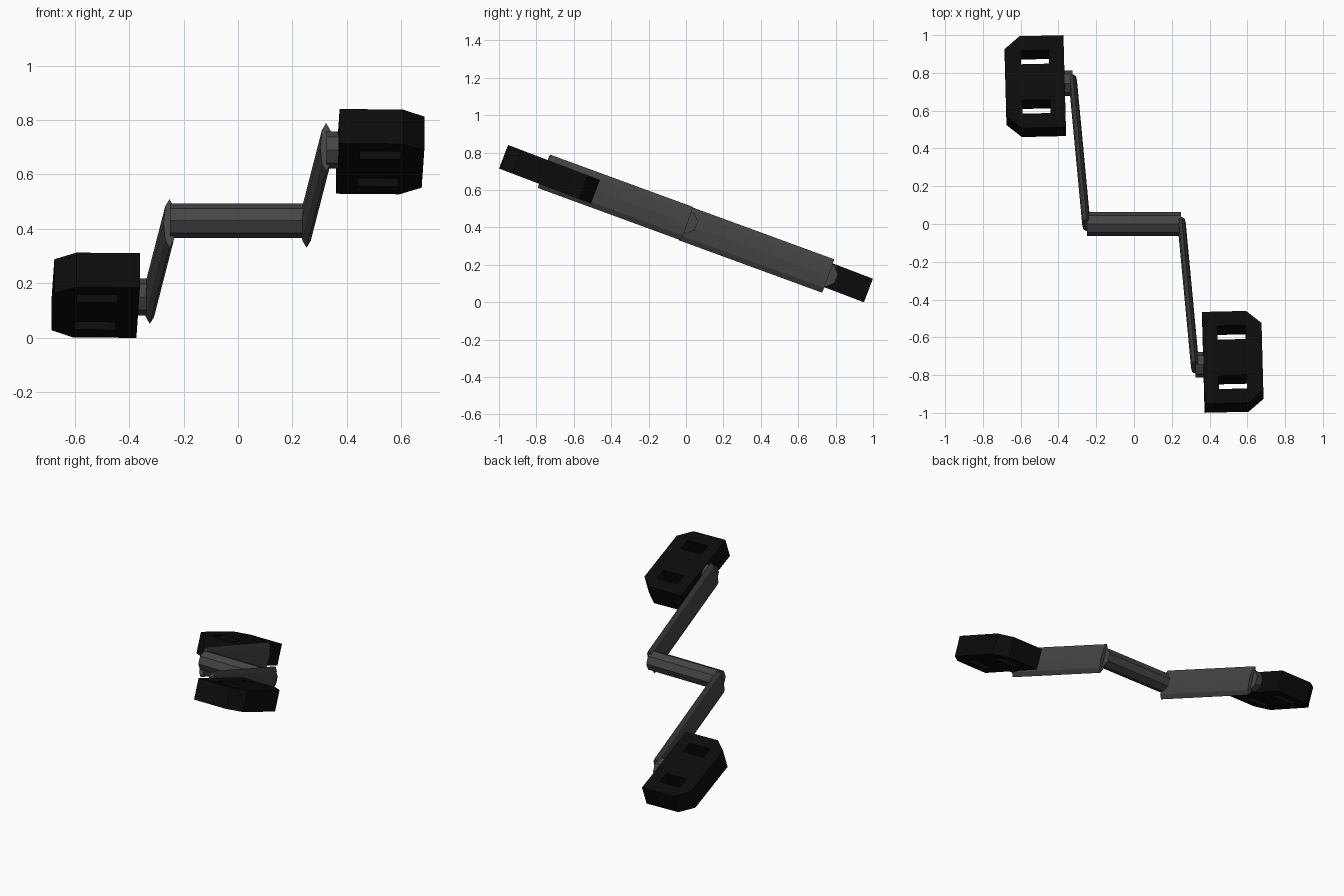
import bpy, bmesh, math
from mathutils import Vector, Matrix

if "Cube" in bpy.data.objects:
    bpy.data.objects.remove(bpy.data.objects["Cube"])

CENTRE = Vector((0, 0, 0.42))


def material(name, v):
    m = bpy.data.materials.new(name)
    m.diffuse_color = (v, v, v, 1)
    m.use_nodes = True
    m.node_tree.nodes["Principled BSDF"].inputs["Base Color"].default_value = m.diffuse_color
    return m


GREY = material("dark grey metal", 0.06)
BLACK = material("black rubber", 0.0035)


def prism(name, outline, depth0, depth1, frame, mat):
    """Extrude a 2D outline along the frame's third axis."""
    bm = bmesh.new()
    rings = [[bm.verts.new(frame @ Vector((a, b, d))) for a, b in outline]
             for d in (depth0, depth1)]
    n = len(outline)
    bm.faces.new(rings[0])
    bm.faces.new(rings[1])
    for i in range(n):
        j = (i + 1) % n
        bm.faces.new((rings[0][i], rings[0][j], rings[1][j], rings[1][i]))
    bmesh.ops.recalc_face_normals(bm, faces=bm.faces)
    me = bpy.data.meshes.new(name)
    bm.to_mesh(me)
    bm.free()
    me.materials.append(mat)
    ob = bpy.data.objects.new(name, me)
    bpy.context.collection.objects.link(ob)
    return ob


def octagon(ra, rb):
    return [(ra * math.cos(i * math.pi / 4), rb * math.sin(i * math.pi / 4)) for i in range(8)]


def make_frame(origin, a, b, c):
    m = Matrix((a, b, c)).transposed().to_4x4()
    m.translation = origin
    return m


Y, Z, X = Vector((0, 1, 0)), Vector((0, 0, 1)), Vector((1, 0, 0))

# central axle
prism("axle", octagon(0.064, 0.064), -0.25, 0.25,
      make_frame(Vector((0, 0, 0.43)), Y, Z, X), GREY)

for s, side in ((1, "right"), (-1, "left")):
    # flat tapered-edge crank arm
    p0 = CENTRE + s * Vector((0.252, 0.005, 0))
    p1 = CENTRE + s * Vector((0.324, -0.76, 0.28))
    d = (p1 - p0).normalized()
    w = Vector((0, -d.z, d.y)).normalized() * -1
    t = w.cross(d)
    prism(side + "_crank", octagon(0.022, 0.095), 0, (p1 - p0).length,
          make_frame(p0, t, w, d), GREY)

    # stub spindle joining crank and pedal
    prism(side + "_spindle", octagon(0.068, 0.068), 0.325, 0.41,
          make_frame(CENTRE + s * Vector((0, -0.745, 0.27)), Y, Z, X * s), GREY)

    # pedal block with clipped outer corners
    l = Vector((0.013, -0.485, 0.185)).normalized() * s
    n = Vector((0, 0.185, 0.485)).normalized()
    e = l.cross(n).normalized()
    if e.x * s < 0:
        e = -e
    n = e.cross(l).normalized()
    f = make_frame(CENTRE + s * Vector((0.367, -0.7325, 0.265)), e, l, n)
    outline = [(0, -0.26), (0.233, -0.26), (0.313, -0.19),
               (0.313, 0.19), (0.233, 0.26), (0, 0.26)]
    pedal = prism(side + "_pedal", outline, -0.0675, 0.0675, f, BLACK)

    # two through slots
    for c in (-0.14, 0.14):
        slot = [(0.078, c - 0.039), (0.228, c - 0.039), (0.228, c + 0.039), (0.078, c + 0.039)]
        cutter = prism("slot_cutter", slot, -0.1, 0.1, f, BLACK)
        cutter.hide_render = True
        mod = pedal.modifiers.new("slot", 'BOOLEAN')
        mod.operation = 'DIFFERENCE'
        mod.solver = 'EXACT'
        mod.object = cutter
        bpy.context.view_layer.objects.active = pedal
        bpy.ops.object.modifier_apply(modifier=mod.name)
        bpy.data.objects.remove(cutter)
